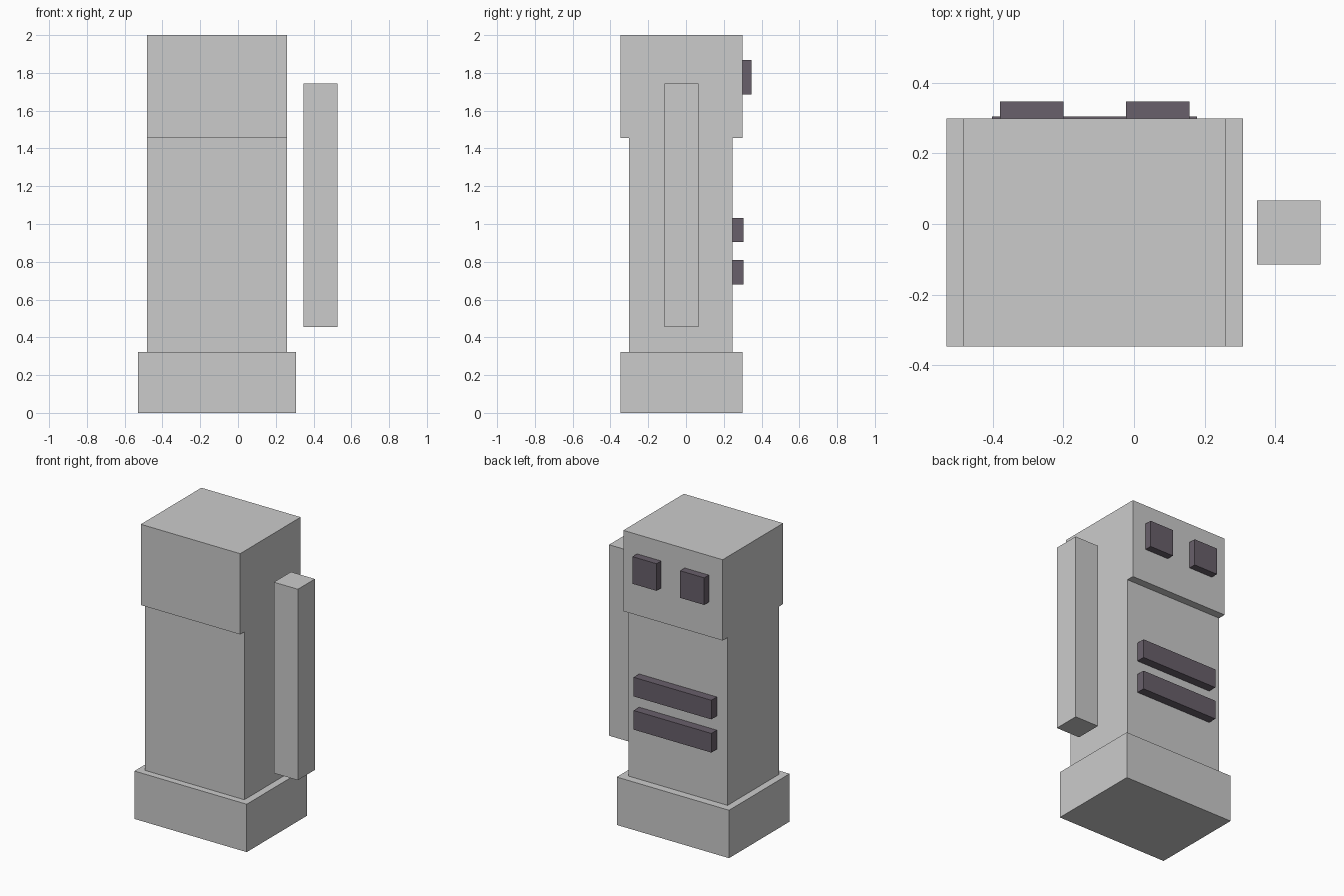
import bpy
import bmesh

if "Cube" in bpy.data.objects:
    bpy.data.objects.remove(bpy.data.objects["Cube"])

dark = bpy.data.materials.new("dark_trim")
dark.diffuse_color = (0.14, 0.115, 0.145, 1)
dark.use_nodes = True
dark.node_tree.nodes["Principled BSDF"].inputs["Base Color"].default_value = dark.diffuse_color


def finish(name, bm, material=None):
    bmesh.ops.recalc_face_normals(bm, faces=bm.faces)
    mesh = bpy.data.meshes.new(name)
    bm.to_mesh(mesh)
    bm.free()
    obj = bpy.data.objects.new(name, mesh)
    bpy.context.collection.objects.link(obj)
    if material:
        mesh.materials.append(material)
    return obj


def box(name, x, y, z, material=None):
    """Box from (min, max) ranges on each axis."""
    bm = bmesh.new()
    bmesh.ops.create_cube(bm, size=1)
    for v in bm.verts:
        v.co = [r[0] if c < 0 else r[1] for c, r in zip(v.co, (x, y, z))]
    return finish(name, bm, material)


def extruded_profile(name, points, x):
    """Side profile of (y, z) points extruded along x."""
    bm = bmesh.new()
    face = bm.faces.new([bm.verts.new((x[0], py, pz)) for py, pz in points])
    new = bmesh.ops.extrude_face_region(bm, geom=[face], use_keep_orig=True)["geom"]
    moved = [g for g in new if isinstance(g, bmesh.types.BMVert)]
    bmesh.ops.translate(bm, verts=moved, vec=(x[1] - x[0], 0, 0))
    return finish(name, bm)


FRONT, BACK = -0.347, 0.298
BODY_FRONT, BODY_BACK = -0.302, 0.245

# Plinth
box("base", (-0.53, 0.308), (FRONT, BACK), (0, 0.323))

# Body and overhanging head share flush sides
extruded_profile("body_and_head", [
    (BODY_FRONT, 0.323), (BODY_BACK, 0.323), (BODY_BACK, 1.455), (BACK, 1.455),
    (BACK, 2.0), (FRONT, 2.0), (FRONT, 1.455), (BODY_FRONT, 1.455),
], (-0.482, 0.259))

# Single detached post beside the body
box("side_post", (0.348, 0.527), (-0.115, 0.067), (0.455, 1.743))

# Two square eyes on the head
for side, x0 in (("left", -0.379), ("right", -0.023)):
    box(f"{side}_eye", (x0, x0 + 0.18), (BACK, 0.347), (1.686, 1.869), dark)

# Two horizontal bars on the body
for level, z0 in (("lower", 0.68), ("upper", 0.904)):
    box(f"{level}_bar", (-0.402, 0.178), (BODY_BACK, 0.304), (z0, z0 + 0.129), dark)
